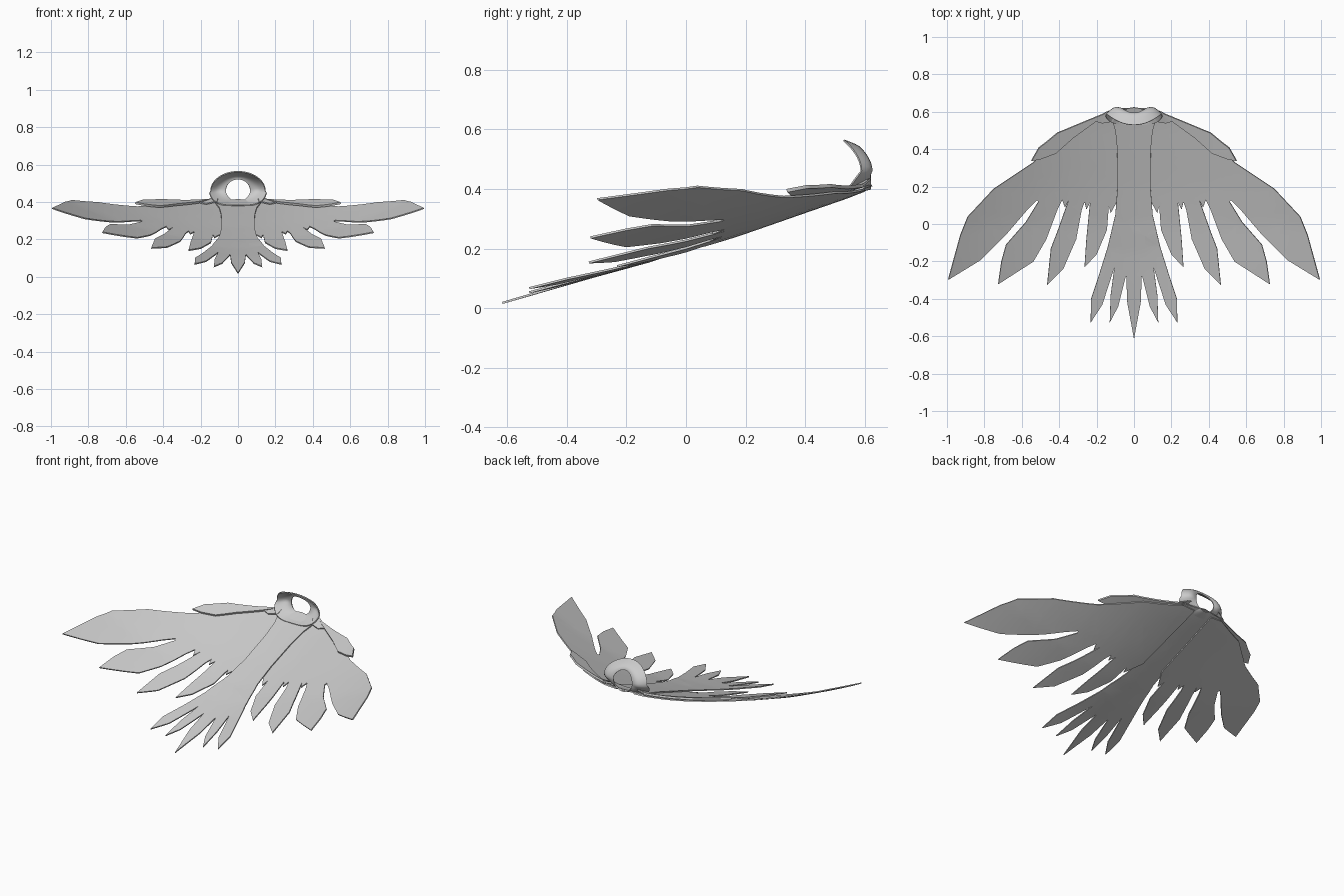
import bpy, bmesh, math
from mathutils import Vector

cube = bpy.data.objects.get("Cube")
if cube:
    bpy.data.objects.remove(cube)

mat = bpy.data.materials.new("plain grey")
mat.use_nodes = True
GREY = (0.6, 0.6, 0.6, 1)
mat.diffuse_color = GREY
mat.node_tree.nodes["Principled BSDF"].inputs["Base Color"].default_value = GREY


def interp(table, v):
    """Piecewise linear lookup in a sorted table of pairs."""
    for (a, fa), (b, fb) in zip(table, table[1:]):
        if v <= b:
            break
    return fa + (fb - fa) * (v - a) / (b - a)


SPINE = [(-.62, .008), (-.3, .1), (0, .182), (.2, .248), (.4, .318), (.55, .37), (.63, .402)]


def drape(x, y):
    """Height of the cloak: sloping spine, wings curling upward."""
    tail_lift = 0.15 * abs(x) * max(0, -y - 0.25) if abs(x) < 0.25 else 0
    return interp(SPINE, y) + 0.265 * x * x + tail_lift


def finish(name, bm, mirror=False):
    bmesh.ops.recalc_face_normals(bm, faces=bm.faces)
    mesh = bpy.data.meshes.new(name)
    bm.to_mesh(mesh)
    bm.free()
    mesh.materials.append(mat)
    mesh.shade_smooth()
    mesh.set_sharp_from_angle(angle=math.radians(40))
    obj = bpy.data.objects.new(name, mesh)
    bpy.context.collection.objects.link(obj)
    if mirror:
        obj.modifiers.new("Mirror", 'MIRROR')
    return obj


def cloth(name, outline, lift, mirror=False, thick=0.007, step=0.06):
    """Fill an outline, cut it into a grid, drape it and thicken it."""
    bm = bmesh.new()
    face = bm.faces.new([bm.verts.new((x, y, 0)) for x, y in outline])
    if face.normal.z < 0:
        face.normal_flip()
    bmesh.ops.triangulate(bm, faces=bm.faces[:])
    for axis in (Vector((1, 0, 0)), Vector((0, 1, 0))):
        for i in range(-17, 18):
            bmesh.ops.bisect_plane(bm, geom=bm.verts[:] + bm.edges[:] + bm.faces[:],
                                   plane_co=axis * i * step, plane_no=axis)
    bmesh.ops.remove_doubles(bm, verts=bm.verts, dist=0.0005)
    bmesh.ops.recalc_face_normals(bm, faces=bm.faces)
    for v in bm.verts:
        v.co.z = drape(v.co.x, v.co.y) + lift(v.co.x, v.co.y)
    bm.normal_update()
    bmesh.ops.solidify(bm, geom=bm.faces[:], thickness=thick)
    return finish(name, bm, mirror)


# Wing: leading edge, then four long feathers with short ones in the notches
leading = [(.06, .6), (.14, .6), (.35, .5), (.54, .33), (.75, .19), (.89, .04), (.93, -.06)]
feather_a = [(.995, -.297), (.82, -.19), (.69, -.06), (.57, .08), (.52, .13), (.5, .1), (.5, .14)]
feather_b = [(.58, .01), (.685, -.11), (.71, -.2), (.727, -.32), (.54, -.2), (.47, -.08),
             (.41, .08), (.385, .13), (.37, .09), (.35, .13)]
feather_c = [(.41, -.04), (.445, -.13), (.465, -.325), (.38, -.24), (.31, -.08),
             (.28, .08), (.265, .12), (.255, .08), (.235, .12)]
feather_d = [(.255, -.08), (.265, -.23), (.2, -.16), (.145, -.03), (.135, .1), (.125, .06), (.07, .16)]
cloth("wing", leading + feather_a + feather_b + feather_c + feather_d,
      lambda x, y: 0, mirror=True)

# Shoulder ruffle along the leading edge
ruffle = [(.13, .605), (.24, .56), (.36, .51), (.41, .49), (.47, .44), (.51, .41), (.55, .34),
          (.5, .35), (.42, .38), (.33, .46), (.22, .54)]
cloth("shoulder_ruffle", ruffle, lambda x, y: 0.012, mirror=True, thick=0.012)

# Back panel running into five tail feathers
half = [(.13, .605), (.1, .5), (.09, .4), (.088, .2), (.1, .05), (.14, -.12), (.19, -.28),
        (.23, -.4), (.232, -.525), (.17, -.43), (.105, -.23), (.125, -.38), (.13, -.525),
        (.085, -.44), (.042, -.27), (.036, -.42)]
outline = [(0, .625)] + half + [(0, -.615)] + [(-x, y) for x, y in reversed(half)]
cloth("back_panel_and_tail", outline, lambda x, y: 0.009 if y > -0.1 else 0.005)

# Standing collar: flared sheet from the round neck hole to the forward lip
bm = bmesh.new()
SEG, RINGS = 40, 6
grid = []
for r in range(RINGS + 1):
    t = r / RINGS
    ring = []
    for k in range(SEG):
        a = 2 * math.pi * k / SEG
        c, s = math.cos(a), math.sin(a)
        inner = Vector((.064 * c, .62 - .025 * max(s, 0) ** 2, .46 + .062 * s))
        if s >= 0:
            outer = Vector((.148 * c, .59 - .06 * s * s, .46 + .106 * s))
        else:
            wide = math.copysign(abs(c) ** 0.6, c)
            outer = Vector((.155 * wide, .59 + .06 * s, .46 + .083 * s))
        p = inner.lerp(outer, t)
        p.y += 0.018 * math.sin(math.pi * t) * (1 if s >= 0 else 1 + s)
        ring.append(bm.verts.new(p))
    grid.append(ring)
for r in range(RINGS):
    for k in range(SEG):
        n = (k + 1) % SEG
        bm.faces.new((grid[r][k], grid[r][n], grid[r + 1][n], grid[r + 1][k]))
bm.normal_update()
bmesh.ops.solidify(bm, geom=bm.faces[:], thickness=0.006)
finish("collar", bm)

# Skirt joining the collar sides to the shoulders
gusset = [(.1, .62), (.15, .6), (.22, .555), (.17, .54), (.11, .55)]
cloth("collar_gusset", gusset, lambda x, y: 0.012 + 0.25 * max(0, 0.17 - x), mirror=True)
